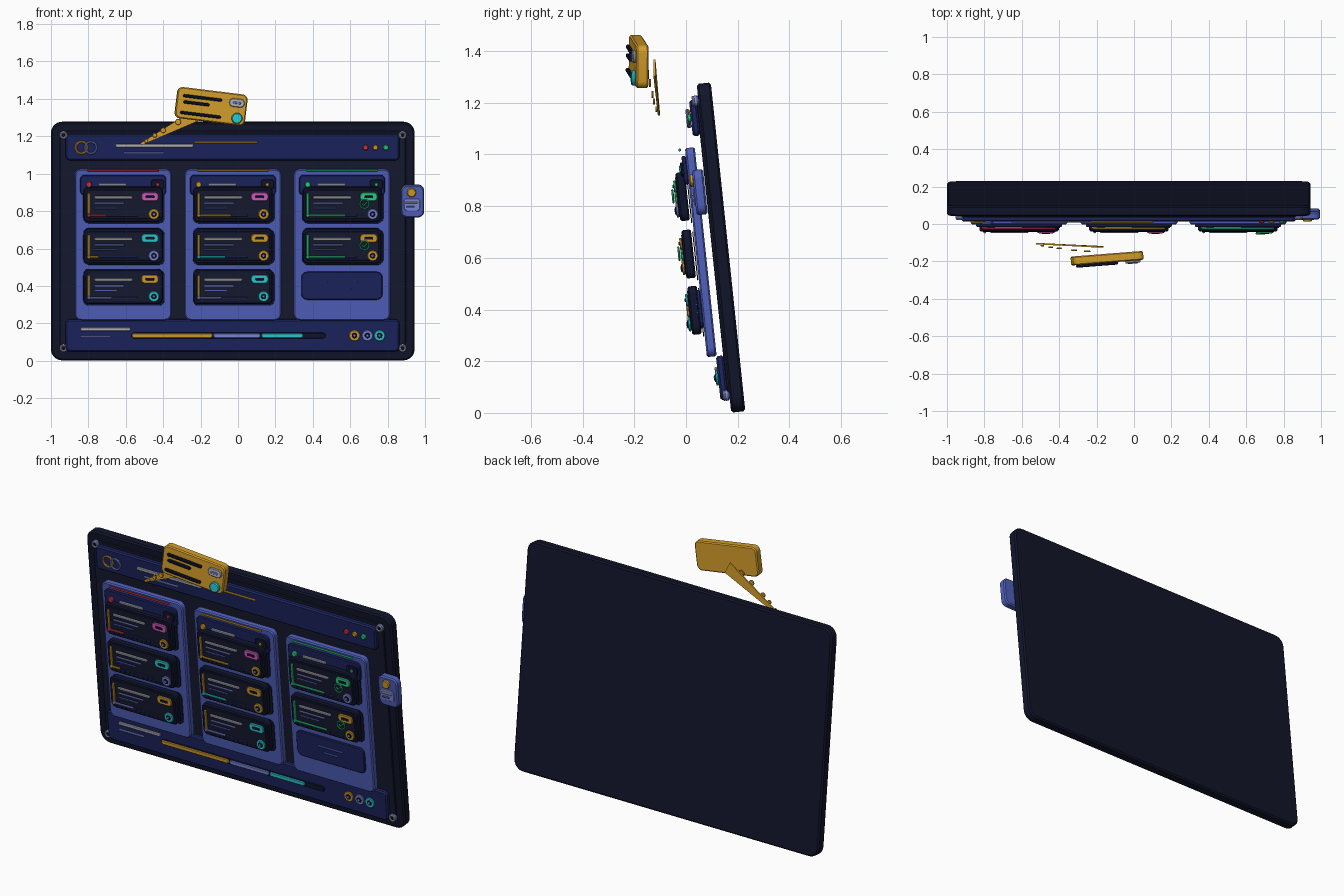
import bpy, bmesh, math
from mathutils import Matrix, Vector

if "Cube" in bpy.data.objects:
    bpy.data.objects.remove(bpy.data.objects["Cube"])

TILT = math.radians(6)
BOARD = Matrix.Translation((0, 0.175, 0)) @ Matrix.Rotation(TILT, 4, 'X')
COLORS = dict(frame='11152A', screen='151A30', navy='1C2560', dark='10152F', blue='5060BC', lav='7F8ADC',
              grey='B4B4BC', gold='D59F2B', red='E03349', green='2BD485', cyan='28D0D6', pink='DA5CC4')


def material(key):
    if key in bpy.data.materials:
        return bpy.data.materials[key]
    m = bpy.data.materials.new(key)
    rgb = [int(COLORS[key][i:i + 2], 16) / 255 for i in (0, 2, 4)]
    m.diffuse_color = [((c + 0.055) / 1.055) ** 2.4 if c > 0.04 else c / 12.92 for c in rgb] + [1]
    m.use_nodes = True
    m.node_tree.nodes["Principled BSDF"].inputs["Base Color"].default_value = m.diffuse_color
    return m


def finish(name, bm, col, M):
    bmesh.ops.recalc_face_normals(bm, faces=bm.faces)
    me = bpy.data.meshes.new(name)
    bm.to_mesh(me)
    bm.free()
    for p in me.polygons:
        p.use_smooth = True
    me.set_sharp_from_angle(angle=math.radians(35))
    me.materials.append(material(col))
    ob = bpy.data.objects.new(name, me)
    bpy.context.collection.objects.link(ob)
    ob.matrix_world = M
    return ob


def lift(z, d, M):
    # front-view height -> height along the tilted board
    return (z + math.sin(TILT) * d) / math.cos(TILT) if M is BOARD else z


def slab(name, x, z, w, h, d0, d1, r, col, M=BOARD, bev=None):
    """Rounded rectangle plate from depth d0 to d1, with chamfered rims."""
    z = lift(z, d1, M)
    r = min(r, w / 2 - 1e-4, h / 2 - 1e-4)
    bev = min((d1 - d0) * 0.25, r * 0.5) if bev is None else bev
    seg = 8
    bm = bmesh.new()
    rings = []
    for d, ins in ((d0, bev), (d0 + bev, 0), (d1 - bev, 0), (d1, bev)):
        ring = []
        for q, (sx, sz) in enumerate(((1, 1), (-1, 1), (-1, -1), (1, -1))):
            for i in range(seg + 1):
                a = math.pi / 2 * (q + i / seg)
                ring.append(bm.verts.new((x + sx * (w / 2 - r) + (r - ins) * math.cos(a), -d,
                                          z + sz * (h / 2 - r) + (r - ins) * math.sin(a))))
        rings.append(ring)
    n = len(rings[0])
    for a, b in zip(rings, rings[1:]):
        for i in range(n):
            bm.faces.new((a[i], a[(i + 1) % n], b[(i + 1) % n], b[i]))
    bm.faces.new(rings[0])
    bm.faces.new(rings[-1])
    return finish(name, bm, col, M)


def line(name, x0, x1, z, t, d, col, M=BOARD, thick=0.01):
    return slab(name, (x0 + x1) / 2, z, x1 - x0, t, d, d + thick, t / 2, col, M)


def disc(name, x, z, r, d0, d1, col, M=BOARD):
    return slab(name, x, z, 2 * r, 2 * r, d0, d1, r, col, M)


def torus(name, x, z, R, r, d, col, M=BOARD):
    z = lift(z, d, M)
    bm = bmesh.new()
    N, K = 28, 8
    g = [[bm.verts.new((x + (R + r * math.cos(b)) * math.cos(a), -d - r * math.sin(b),
                        z + (R + r * math.cos(b)) * math.sin(a)))
          for b in (2 * math.pi * k / K for k in range(K))]
         for a in (2 * math.pi * i / N for i in range(N))]
    for i in range(N):
        for k in range(K):
            j, l = (i + 1) % N, (k + 1) % K
            bm.faces.new((g[i][k], g[j][k], g[j][l], g[i][l]))
    return finish(name, bm, col, M)


def badge(name, x, z, r, d, col):
    disc(name + '_disc', x, z, r, d, d + 0.010, col)
    disc(name + '_centre', x, z, r * 0.5, d + 0.008, d + 0.014, 'dark')
    disc(name + '_dot', x, z, r * 0.25, d + 0.012, d + 0.017, 'lav')


# board body and screen
slab('board_frame', -0.028, 0.637, 1.944, 1.279, -0.055, 0, 0.06, 'frame', bev=0.008)
slab('board_screen', -0.028, 0.640, 1.85, 1.18, -0.005, 0.008, 0.045, 'screen')
for x in (-0.933, 0.88):
    for z in (0.067, 1.206):
        disc('screw', x, z, 0.021, 0.0, 0.020, 'lav')
        torus('screw_rim', x, z, 0.016, 0.005, 0.020, 'grey')
        disc('screw_socket', x, z, 0.009, 0.016, 0.023, 'dark')

# header bar
slab('header_bar', -0.029, 1.14, 1.786, 0.14, 0.006, 0.036, 0.025, 'navy')
torus('header_ring_left', -0.837, 1.139, 0.031, 0.006, 0.044, 'gold')
torus('header_ring_right', -0.787, 1.139, 0.031, 0.006, 0.048, 'lav')
line('header_title', -0.655, -0.238, 1.150, 0.018, 0.036, 'grey')
line('header_subtitle', -0.612, -0.393, 1.109, 0.010, 0.036, 'lav')
line('header_accent', -0.233, 0.104, 1.166, 0.010, 0.036, 'gold')
for x, c in ((0.682, 'red'), (0.735, 'gold'), (0.791, 'green')):
    disc('header_light', x, 1.139, 0.015, 0.034, 0.050, c)

# footer bar with progress track
slab('footer_bar', -0.029, 0.134, 1.786, 0.172, 0.006, 0.036, 0.025, 'navy')
line('footer_title', -0.842, -0.575, 0.168, 0.018, 0.036, 'grey')
line('footer_subtitle', -0.842, -0.682, 0.128, 0.010, 0.036, 'lav')
line('progress_track', -0.57, 0.468, 0.134, 0.030, 0.036, 'dark')
for x0, x1, c in ((-0.567, -0.136, 'gold'), (-0.132, 0.12, 'lav'), (0.125, 0.348, 'cyan')):
    line('progress_segment', x0, x1, 0.134, 0.024, 0.042, c)
for x, c in ((0.623, 'gold'), (0.692, 'lav'), (0.757, 'cyan')):
    badge('footer_badge', x, 0.134, 0.029, 0.036, c)


def task_card(cx, cz, side, pill, ring, bar, bar_w, check):
    slab('card_shadow', cx + 0.004, cz - 0.006, 0.435, 0.19, 0.073, 0.077, 0.03, 'dark')
    slab('card_body', cx, cz, 0.425, 0.188, 0.081, 0.118, 0.03, 'dark', bev=0.006)
    slab('card_face', cx, cz, 0.395, 0.155, 0.115, 0.121, 0.02, 'screen')
    slab('card_side_bar', cx - 0.183, cz, 0.014, 0.12, 0.120, 0.130, 0.006, side)
    line('card_title', cx - 0.154, cx + 0.05, cz + 0.037, 0.014, 0.120, 'grey')
    line('card_text', cx - 0.154, cx + 0.005, cz + 0.005, 0.009, 0.120, 'lav', thick=0.008)
    line('card_text', cx - 0.154, cx - 0.03, cz - 0.02, 0.007, 0.120, 'blue', thick=0.006)
    line('card_track', cx - 0.191, cx + 0.08, cz - 0.059, 0.008, 0.120, 'navy', thick=0.006)
    line('card_progress', cx - 0.191, cx - 0.191 + bar_w, cz - 0.059, 0.010, 0.122, bar)
    disc('card_progress_knob', cx - 0.183, cz - 0.059, 0.010, 0.122, 0.136, bar)
    slab('card_pill', cx + 0.143, cz + 0.041, 0.092, 0.046, 0.120, 0.130, 0.02, pill)
    line('card_pill_slot', cx + 0.119, cx + 0.167, cz + 0.041, 0.014, 0.128, 'dark', thick=0.006)
    badge('card_badge', cx + 0.164, cz - 0.052, 0.028, 0.120, ring)
    if check:
        x, z = cx + 0.12, cz + 0.003
        torus('check_ring', x, z, 0.024, 0.004, 0.137, 'green')
        at = BOARD @ Matrix.Translation((x, -0.132, lift(z, 0.132, BOARD)))
        for dx, dz, ln, ang in ((-0.008, -0.003, 0.018, 45), (0.005, 0.001, 0.030, -45)):
            M = at @ Matrix.Translation((dx, 0, dz)) @ Matrix.Rotation(math.radians(ang), 4, 'Y')
            slab('check_stroke', 0, 0, ln, 0.007, 0, 0.009, 0.003, 'green', M)


# three columns: centre, accent, then (pill, badge, progress, progress width) per card
columns = (
    (-0.614, 'red', 'gold', (('pink', 'gold', 'red', 0.10), ('cyan', 'lav', 'gold', 0.06), ('gold', 'cyan', 'lav', 0.13))),
    (-0.027, 'gold', 'gold', (('pink', 'gold', 'gold', 0.18), ('gold', 'gold', 'cyan', 0.15), ('cyan', 'cyan', 'lav', 0.13))),
    (0.556, 'green', 'green', (('green', 'lav', 'green', 0.21), ('gold', 'gold', 'green', 0.21))),
)
for cx, accent, side, cards in columns:
    slab('column_panel', cx, 0.62, 0.517, 0.813, 0.033, 0.071, 0.035, 'blue', bev=0.006)
    line('column_stripe', cx - 0.193, cx + 0.193, 1.017, 0.010, 0.087, accent)
    slab('column_header', cx, 0.938, 0.46, 0.11, 0.070, 0.088, 0.025, 'navy')
    disc('column_dot', cx - 0.183, 0.941, 0.016, 0.086, 0.102, accent)
    line('column_title', cx - 0.132, cx + 0.018, 0.941, 0.014, 0.087, 'grey')
    slab('column_counter', cx + 0.184, 0.941, 0.07, 0.055, 0.086, 0.096, 0.015, 'dark')
    disc('column_counter_dot', cx + 0.184, 0.941, 0.009, 0.094, 0.102, accent)
    for cz, card in zip((0.835, 0.613, 0.395), cards):
        task_card(cx, cz, side, *card, accent == 'green')
# empty slot in the last column
slab('empty_slot', 0.556, 0.400, 0.433, 0.15, 0.070, 0.086, 0.03, 'navy')
line('empty_slot_line', 0.479, 0.639, 0.419, 0.009, 0.085, 'blue')
line('empty_slot_line', 0.516, 0.607, 0.386, 0.008, 0.085, 'blue')

# side tab
slab('side_tab', 0.933, 0.852, 0.125, 0.175, 0.010, 0.053, 0.035, 'blue', bev=0.007)
slab('side_tab_plate', 0.930, 0.835, 0.085, 0.065, 0.050, 0.057, 0.015, 'lav')
disc('side_tab_knob', 0.928, 0.898, 0.024, 0.050, 0.066, 'gold')
line('side_tab_line', 0.895, 0.962, 0.845, 0.010, 0.055, 'grey')
line('side_tab_line', 0.900, 0.945, 0.822, 0.008, 0.055, 'blue')

# floating note, turned and rolled
NOTE = (Matrix.Translation((-0.144, -0.183, 1.36)) @ Matrix.Rotation(math.radians(4.5), 4, 'Z')
        @ Matrix.Rotation(math.radians(7), 4, 'Y'))
slab('note_body', 0, 0, 0.378, 0.168, -0.024, 0.024, 0.03, 'gold', NOTE, bev=0.006)
for x, z, w in ((-0.053, 0.039, 0.21), (-0.082, 0.006, 0.14), (-0.053, -0.052, 0.22)):
    line('note_text', x - w / 2, x + w / 2, z, 0.016, 0.022, 'dark', NOTE, thick=0.016)
slab('note_pill', 0.133, 0.035, 0.082, 0.046, 0.022, 0.036, 0.022, 'grey', NOTE)
line('note_pill_slot', 0.112, 0.154, 0.035, 0.012, 0.034, 'lav', NOTE, thick=0.006)
disc('note_badge', 0.143, -0.047, 0.029, 0.022, 0.040, 'cyan', NOTE)

# tapered trail behind the note, with beads
a, b = Vector((-0.52, -0.105, 1.157)), Vector((-0.18, -0.122, 1.335))
side = Vector((b.z - a.z, 0, a.x - b.x)).normalized()
bm = bmesh.new()
loops = [[bm.verts.new(p + side * s * w + Vector((0, t, 0))) for s, t in ((1, -.004), (1, .004), (-1, .004), (-1, -.004))]
         for p, w in ((a, 0.006), (b, 0.036))]
for i in range(4):
    j = (i + 1) % 4
    bm.faces.new((loops[0][i], loops[0][j], loops[1][j], loops[1][i]))
bm.faces.new(loops[0])
bm.faces.new(loops[1])
finish('note_trail', bm, 'gold', Matrix.Identity(4))
for x, y, z, r in ((-0.49, -0.115, 1.175, 0.010), (-0.445, -0.124, 1.205, 0.012),
                   (-0.40, -0.130, 1.232, 0.014), (-0.32, -0.140, 1.277, 0.016), (-0.25, -0.147, 1.31, 0.018)):
    disc('trail_bead', 0, 0, r, -0.004, 0.004, 'gold', Matrix.Translation((x, y, z)))
